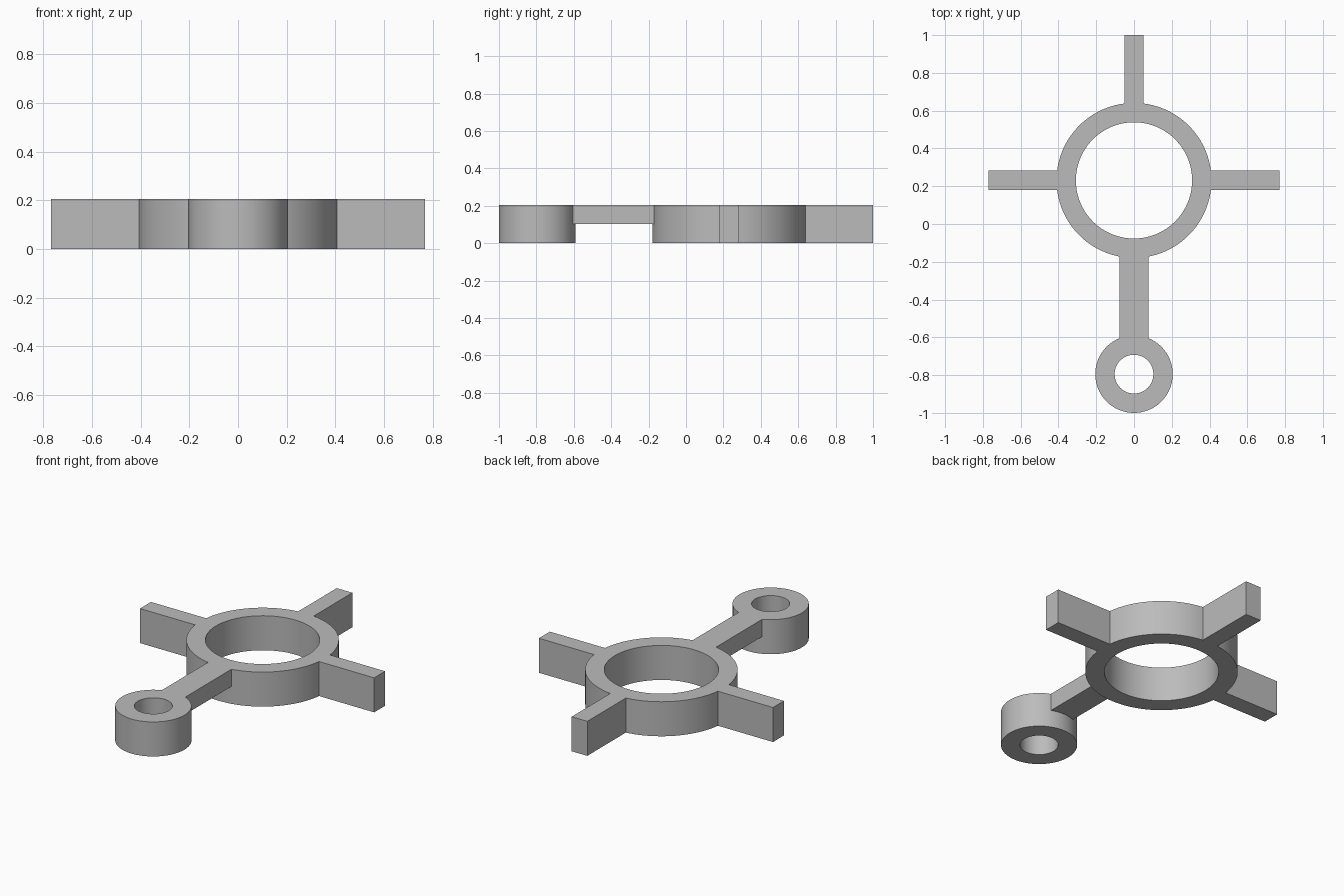
import bpy
import bmesh
from math import sin, cos, asin, pi, radians

old = bpy.data.objects.get("Cube")
if old:
    bpy.data.objects.remove(old, do_unlink=True)

# Proportions: everything is a multiple of one unit
U = 2 / 19.5
RING_R, RING_HOLE, EYE_R, EYE_HOLE = 4 * U, 3 * U, 2 * U, U
ARM_REACH, ARM_HALF, LINK_HALF = 7.5 * U, 0.5 * U, 0.75 * U
HEIGHT = 2 * U
RING_Y = 1 - ARM_REACH
EYE_Y = RING_Y - 10 * U

grey = bpy.data.materials.new("plain grey")
grey.use_nodes = True
colour = (0.5, 0.5, 0.5, 1)
grey.diffuse_color = colour
grey.node_tree.nodes["Principled BSDF"].inputs["Base Color"].default_value = colour


def arc(cy, r, start, end, n):
    """Points on an arc about (0, cy), both ends included."""
    angles = [start + (end - start) * i / n for i in range(n + 1)]
    return [(r * cos(a), cy + r * sin(a)) for a in angles]


def circle(cy, r, n=96):
    return arc(cy, r, 0, 2 * pi, n)[:-1]


def prism(name, loops, bottom, top):
    """Extrude an outline, with optional holes, between two heights."""
    bm = bmesh.new()
    edges = []
    for loop in loops:
        verts = [bm.verts.new((x, y, bottom)) for x, y in loop]
        edges += [bm.edges.new((verts[i - 1], v)) for i, v in enumerate(verts)]
    bmesh.ops.triangle_fill(bm, edges=edges, use_beauty=True)
    grown = bmesh.ops.extrude_face_region(bm, geom=bm.faces[:], use_keep_orig=True)
    moved = [g for g in grown["geom"] if isinstance(g, bmesh.types.BMVert)]
    bmesh.ops.translate(bm, verts=moved, vec=(0, 0, top - bottom))
    bmesh.ops.recalc_face_normals(bm, faces=bm.faces[:])
    mesh = bpy.data.meshes.new(name)
    bm.to_mesh(mesh)
    bm.free()
    mesh.materials.append(grey)
    obj = bpy.data.objects.new(name, mesh)
    bpy.context.collection.objects.link(obj)
    bpy.ops.object.select_all(action="DESELECT")
    obj.select_set(True)
    bpy.context.view_layer.objects.active = obj
    bpy.ops.object.shade_smooth_by_angle(angle=radians(30))
    return obj


# Main ring with three arms, as one outline running anticlockwise
arm_a = asin(ARM_HALF / RING_R)
link_a = asin(LINK_HALF / RING_R)
link_arc = arc(RING_Y, RING_R, -pi / 2 - link_a, -pi / 2 + link_a, 8)
outline = link_arc[:-1]
start = -pi / 2 + link_a
for k in range(3):
    mid = k * pi / 2
    outline += arc(RING_Y, RING_R, start, mid - arm_a, 22)
    for side in (-ARM_HALF, ARM_HALF):
        outline.append((ARM_REACH * cos(mid) - side * sin(mid),
                        RING_Y + ARM_REACH * sin(mid) + side * cos(mid)))
    start = mid + arm_a
outline += arc(RING_Y, RING_R, start, 3 * pi / 2 - link_a, 22)[:-1]
prism("ring_with_arms", [outline, circle(RING_Y, RING_HOLE)], 0, HEIGHT)

# Small eyelet at the front
eye_a = asin(LINK_HALF / EYE_R)
eye_arc = arc(EYE_Y, EYE_R, pi / 2 - eye_a, pi / 2 + eye_a, 12)
eye_rest = arc(EYE_Y, EYE_R, pi / 2 + eye_a, 5 * pi / 2 - eye_a, 84)
prism("eyelet", [eye_arc + eye_rest[1:-1], circle(EYE_Y, EYE_HOLE, 64)], 0, HEIGHT)

# Half-height link fitted between the two curved walls
prism("link_bar", [eye_arc + link_arc], HEIGHT / 2, HEIGHT)
